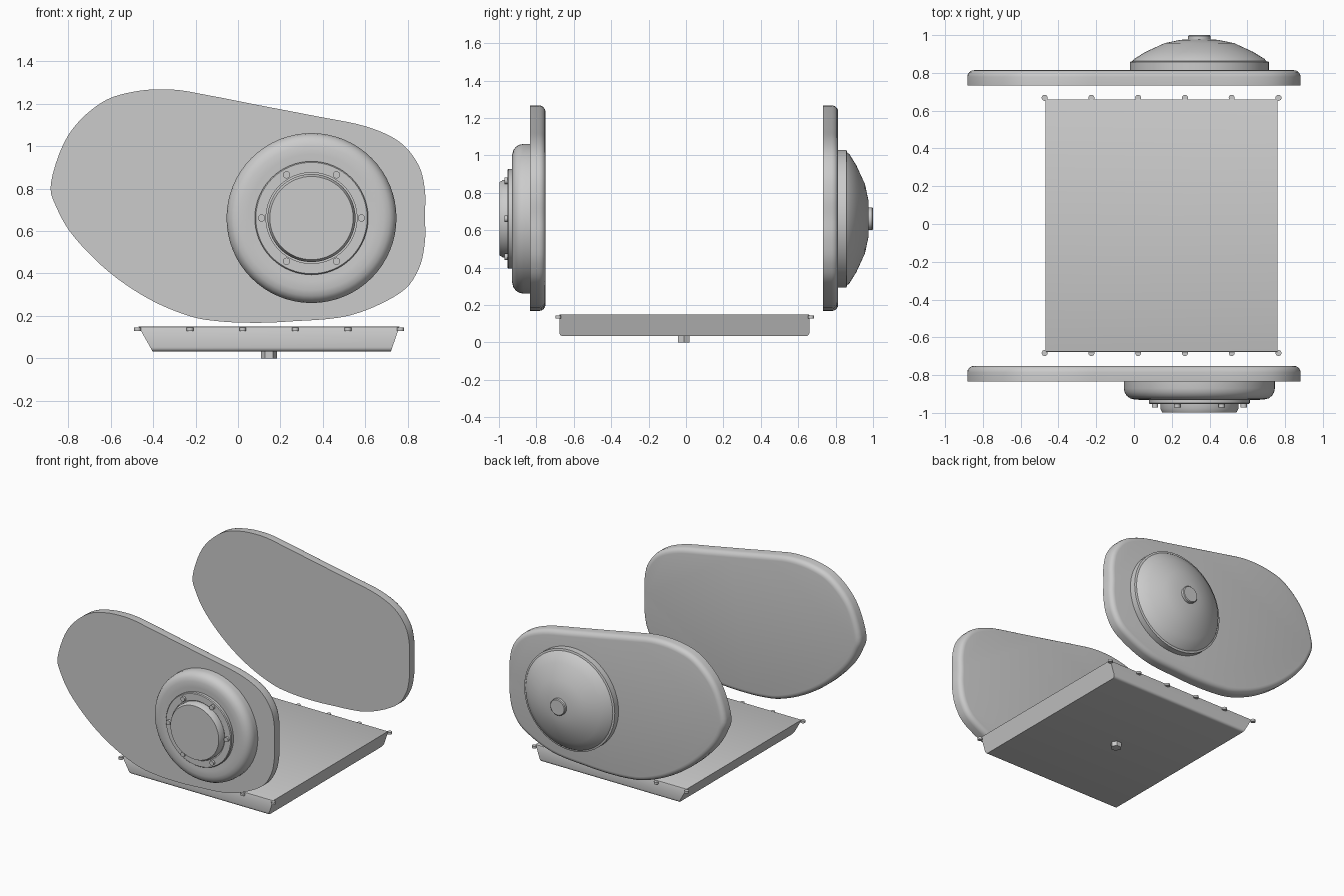
import bpy, bmesh, math
from mathutils import Vector, Matrix

cube = bpy.data.objects.get("Cube")
if cube:
    bpy.data.objects.remove(cube, do_unlink=True)

grey = bpy.data.materials.new("plain grey")
grey.use_nodes = True
GREY = (0.6, 0.6, 0.6, 1)
grey.diffuse_color = GREY
grey.node_tree.nodes["Principled BSDF"].inputs["Base Color"].default_value = GREY

HUB_X, HUB_Z = 0.346, 0.661


def finish(name, bm, angle=35):
    bmesh.ops.recalc_face_normals(bm, faces=bm.faces)
    mesh = bpy.data.meshes.new(name)
    bm.to_mesh(mesh)
    bm.free()
    mesh.materials.append(grey)
    ob = bpy.data.objects.new(name, mesh)
    bpy.context.collection.objects.link(ob)
    bpy.ops.object.select_all(action="DESELECT")
    ob.select_set(True)
    bpy.context.view_layer.objects.active = ob
    bpy.ops.object.shade_smooth_by_angle(angle=math.radians(angle))
    return ob


def lathe(name, profile, steps=64):
    """Turn (radius, y) points around the hub axis."""
    bm = bmesh.new()
    verts = [bm.verts.new((HUB_X + r, y, HUB_Z)) for r, y in profile]
    edges = [bm.edges.new(pair) for pair in zip(verts, verts[1:])]
    bmesh.ops.spin(bm, geom=verts + edges, cent=(HUB_X, 0, HUB_Z), axis=(0, 1, 0),
                   angle=math.tau, steps=steps)
    bmesh.ops.remove_doubles(bm, verts=bm.verts, dist=0.0005)
    return finish(name, bm)


def cylinder(name, center, radius, depth, sides=16, along_y=False):
    bm = bmesh.new()
    turn = Matrix.Rotation(math.pi / 2, 4, "X") if along_y else Matrix.Rotation(math.pi / 2, 4, "Z")
    bmesh.ops.create_cone(bm, cap_ends=True, segments=sides, radius1=radius, radius2=radius,
                          depth=depth, matrix=Matrix.Translation(center) @ turn)
    return finish(name, bm)


def smooth_loop(points, steps=5):
    """Closed Catmull-Rom curve through the points."""
    pts = [Vector(p) for p in points]
    out = []
    for i in range(len(pts)):
        a, b, c, d = (pts[(i + k) % len(pts)] for k in (-1, 0, 1, 2))
        for s in range(steps):
            t = s / steps
            out.append(0.5 * (2 * b + (c - a) * t + (2 * a - 5 * b + 4 * c - d) * t ** 2
                              + (3 * b - a - 3 * c + d) * t ** 3))
    return out


# Egg-shaped side plates, rounded on the rear edge only
OUTLINE = [(-0.88, 0.83), (-0.80, 1.05), (-0.65, 1.20), (-0.49, 1.256), (-0.31, 1.266),
           (-0.135, 1.238), (0.1, 1.192), (0.36, 1.142), (0.60, 1.093), (0.76, 1.02),
           (0.85, 0.91), (0.88, 0.79), (0.88, 0.67), (0.88, 0.55), (0.85, 0.42),
           (0.76, 0.306), (0.525, 0.202), (0.24, 0.174), (0.07, 0.168), (-0.09, 0.175),
           (-0.23, 0.2), (-0.416, 0.278), (-0.605, 0.405), (-0.77, 0.57), (-0.854, 0.71)]


def side_plate(name, y_front, y_back):
    bm = bmesh.new()
    face = bm.faces.new([bm.verts.new((p.x, y_front, p.y)) for p in smooth_loop(OUTLINE)])
    new = bmesh.ops.extrude_face_region(bm, geom=[face], use_keep_orig=True)["geom"]
    back = [g for g in new if isinstance(g, bmesh.types.BMVert)]
    bmesh.ops.translate(bm, verts=back, vec=(0, y_back - y_front, 0))
    rim = [e for e in bm.edges if all(abs(v.co.y - y_back) < 1e-4 for v in e.verts)]
    bmesh.ops.bevel(bm, geom=rim, offset=0.035, offset_type="OFFSET", segments=4,
                    profile=0.5, affect="EDGES")
    return finish(name, bm, 40)


side_plate("front_plate", -0.835, -0.751)
side_plate("back_plate", 0.732, 0.814)

# Front hub: rounded cover, bolted ring and cap
lathe("front_cover", [(0.0, -0.825), (0.40, -0.825), (0.40, -0.87), (0.396, -0.89),
                      (0.385, -0.909), (0.367, -0.923), (0.34, -0.93), (0.30, -0.931),
                      (0.25, -0.926), (0.0, -0.926)])
lathe("hub_ring", [(0.0, -0.92), (0.267, -0.92), (0.267, -0.948), (0.262, -0.954),
                   (0.214, -0.954), (0.214, -0.946), (0.0, -0.946)])
lathe("hub_cap", [(0.207, -0.94), (0.207, -0.978), (0.196, -0.998), (0.0, -0.998)])
for i in range(6):
    a = i * math.tau / 6
    cylinder(f"hub_bolt_{i + 1}",
             (HUB_X + 0.235 * math.cos(a), -0.956, HUB_Z + 0.235 * math.sin(a)),
             0.017, 0.03, along_y=True)

# Back hub: shallow dome with a rim and a small button
lathe("back_rim", [(0.0, 0.81), (0.368, 0.81), (0.368, 0.858), (0.355, 0.862), (0.0, 0.862)])
lathe("back_dome", [(0.36, 0.855), (0.345, 0.874), (0.285, 0.911), (0.185, 0.957),
                    (0.10, 0.975), (0.0, 0.98)])
lathe("back_button", [(0.06, 0.97), (0.06, 0.995), (0.055, 1.0), (0.0, 1.0)], 24)

# Tray with sloping ends and softened lower edges
X0, X1, Y0, Y1, TOP, BOTTOM = -0.468, 0.76, -0.677, 0.66, 0.15, 0.033
bm = bmesh.new()
bmesh.ops.create_cube(bm, size=1)
for v in bm.verts:
    low = v.co.z < 0
    left, right = (-0.402, 0.72) if low else (X0, X1)
    v.co = (left if v.co.x < 0 else right, Y0 if v.co.y < 0 else Y1, BOTTOM if low else TOP)
lower = [e for e in bm.edges if all(v.co.z < 0.1 for v in e.verts)
         and abs(e.verts[0].co.y - e.verts[1].co.y) < 0.1]
bmesh.ops.bevel(bm, geom=lower, offset=0.02, segments=4, profile=0.5, affect="EDGES")
upper = [e for e in bm.edges if all(v.co.z > TOP - 0.001 for v in e.verts)
         and abs(e.verts[0].co.y - e.verts[1].co.y) < 0.1]
bmesh.ops.bevel(bm, geom=upper, offset=0.006, segments=2, profile=0.5, affect="EDGES")
finish("tray", bm)

# Bolts along both long sides of the tray
for side, y in (("front", -0.683), ("back", 0.668)):
    for i in range(6):
        cylinder(f"tray_bolt_{side}_{i + 1}", (-0.473 + i * 0.2476, y, 0.137), 0.016, 0.016)

# Hexagonal drain plug under the tray
cylinder("drain_plug", (0.146, -0.012, 0.02), 0.037, 0.04, sides=6)
